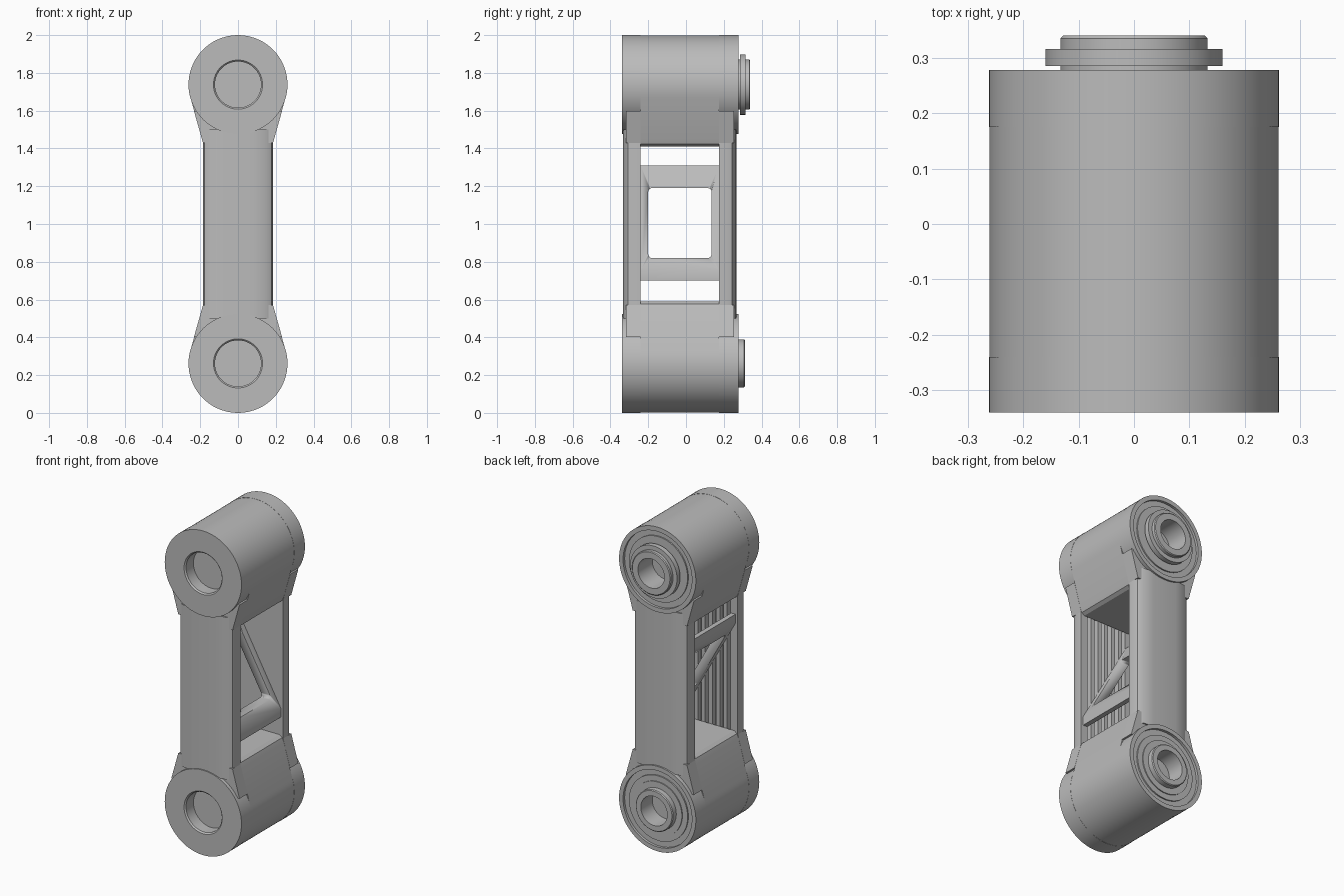
import bpy
import bmesh
import math
from mathutils import Vector

cube = bpy.data.objects.get("Cube")
if cube:
    bpy.data.objects.remove(cube, do_unlink=True)

grey = bpy.data.materials.new("machined_grey")
grey.use_nodes = True
grey.diffuse_color = (0.5, 0.5, 0.5, 1)
grey.node_tree.nodes["Principled BSDF"].inputs["Base Color"].default_value = (0.5, 0.5, 0.5, 1)

RADIUS = 0.262
FRONT, BACK = -0.24, 0.175      # inner faces of the two side plates


def finish(name, bm, angle=30):
    bmesh.ops.recalc_face_normals(bm, faces=bm.faces)
    mesh = bpy.data.meshes.new(name)
    bm.to_mesh(mesh)
    bm.free()
    mesh.materials.append(grey)
    obj = bpy.data.objects.new(name, mesh)
    bpy.context.collection.objects.link(obj)
    bpy.ops.object.select_all(action="DESELECT")
    obj.select_set(True)
    bpy.context.view_layer.objects.active = obj
    bpy.ops.object.shade_smooth_by_angle(angle=math.radians(angle))
    return obj


def extrude(name, outline, axis, start, end):
    """Extrude a 2D outline along one axis."""
    place = {
        "x": lambda p: (start, p[0], p[1]),
        "y": lambda p: (p[0], start, p[1]),
        "z": lambda p: (p[0], p[1], start),
    }[axis]
    bm = bmesh.new()
    face = bm.faces.new([bm.verts.new(place(p)) for p in outline])
    new = bmesh.ops.extrude_face_region(bm, geom=[face])["geom"]
    shift = Vector([end - start if a == axis else 0 for a in "xyz"])
    bmesh.ops.translate(bm, vec=shift, verts=[v for v in new if isinstance(v, bmesh.types.BMVert)])
    return finish(name, bm)


def lathe(name, profile, z):
    """Revolve (radius, y) points about a y axis line at height z."""
    bm = bmesh.new()
    verts = [bm.verts.new((r, y, z)) for r, y in profile]
    edges = [bm.edges.new(pair) for pair in zip(verts, verts[1:])]
    bmesh.ops.spin(bm, geom=verts + edges, cent=(0, 0, z), axis=(0, 1, 0),
                   angle=math.tau, steps=72)
    bmesh.ops.remove_doubles(bm, verts=bm.verts, dist=0.0002)
    return finish(name, bm)


def arc(cx, cy, r, a, b, n):
    return [(cx + r * math.cos(math.radians(a + (b - a) * i / n)),
             cy + r * math.sin(math.radians(a + (b - a) * i / n))) for i in range(n + 1)]


# Profiles of the pivot caps, from the axis outwards
front_cap = [(0, -0.26), (0.122, -0.26), (0.122, -0.332), (0.13, -0.34),
             (RADIUS, -0.34), (RADIUS, FRONT), (0, FRONT)]
back_cap = [(0, BACK), (RADIUS, BACK), (RADIUS, 0.278), (0.235, 0.278),
            (0.235, 0.262), (0.2, 0.262), (0.2, 0.27)]
upper_boss = [(0.133, 0.27), (0.133, 0.285), (0.16, 0.285), (0.16, 0.316),
              (0.133, 0.316), (0.133, 0.335), (0.128, 0.34), (0.09, 0.34), (0.09, 0.2), (0, 0.2)]
lower_boss = [(0.165, 0.27), (0.165, 0.276), (0.127, 0.276), (0.127, 0.307),
              (0.122, 0.312), (0.09, 0.312), (0.09, 0.2), (0, 0.2)]

# Both joints: s is +1 for a neck pointing down, -1 for one pointing up
for end, zc, s, boss in (("upper", 2 - RADIUS, 1, upper_boss), ("lower", RADIUS, -1, lower_boss)):
    lathe(end + "_front_cap", front_cap, zc)
    lathe(end + "_back_cap", back_cap + boss, zc)

    # Housing: round top, tangent sides and a flat, soft-cornered inner end
    outline = arc(0, 0, RADIUS - 0.001, -15.7, 195.7, 56)
    outline += [(-0.19, -0.29), (-0.18, -0.315), (-0.16, -0.328),
                (0.16, -0.328), (0.18, -0.315), (0.19, -0.29)]
    extrude(end + "_housing", [(x, zc + s * z) for x, z in outline], "y", FRONT, BACK)

    # Flares joining the plates to the caps
    flare = [(x, zc + s * z) for x, z in
             ((-0.233, -0.14), (-0.185, -0.31), (0.185, -0.31), (0.233, -0.14))]
    extrude(end + "_front_flare", flare, "y", -0.318, FRONT)
    extrude(end + "_back_flare", flare, "y", BACK, 0.255)

# Side plates: (x, depth) half section with softened outer corners
half = [(0.185, 0), (0.185, 0.045), (0.178, 0.068), (0.15, 0.086), (0.08, 0.093)]
section = half + [(-x, d) for x, d in reversed(half)]
extrude("back_plate", [(x, BACK + d) for x, d in section], "z", 0.5, 1.5)

# Front plate has vertical grooves on its inner face
grooves = []
for i in range(6):
    x = -0.125 + i * 0.05
    grooves += [(x - 0.012, 0), (x - 0.012, 0.03), (x + 0.012, 0.03), (x + 0.012, 0)]
extrude("front_plate", [(x, FRONT - d) for x, d in section + grooves], "z", 0.5, 1.5)

# Diagonal brace between the plates, with a rounded window
corner = [(0.17, 0.70), (0.17, 0.755), (-0.14, 1.31)]
brace = extrude("diagonal_brace", corner + [(-x, 2.01 - z) for x, z in corner], "y", FRONT, BACK)
y0, y1, z0, z1, r = -0.2, 0.135, 0.82, 1.19, 0.02
window = (arc(y1 - r, z1 - r, r, 0, 90, 5) + arc(y0 + r, z1 - r, r, 90, 180, 5)
          + arc(y0 + r, z0 + r, r, 180, 270, 5) + arc(y1 - r, z0 + r, r, 270, 360, 5))
cutter = extrude("window_cutter", window, "x", -0.4, 0.4)
cutter.hide_render = True
cut = brace.modifiers.new("window", "BOOLEAN")
cut.operation = "DIFFERENCE"
cut.solver = "EXACT"
cut.object = cutter
bpy.context.view_layer.objects.active = brace
bpy.ops.object.modifier_apply(modifier=cut.name)
bpy.data.objects.remove(cutter, do_unlink=True)
